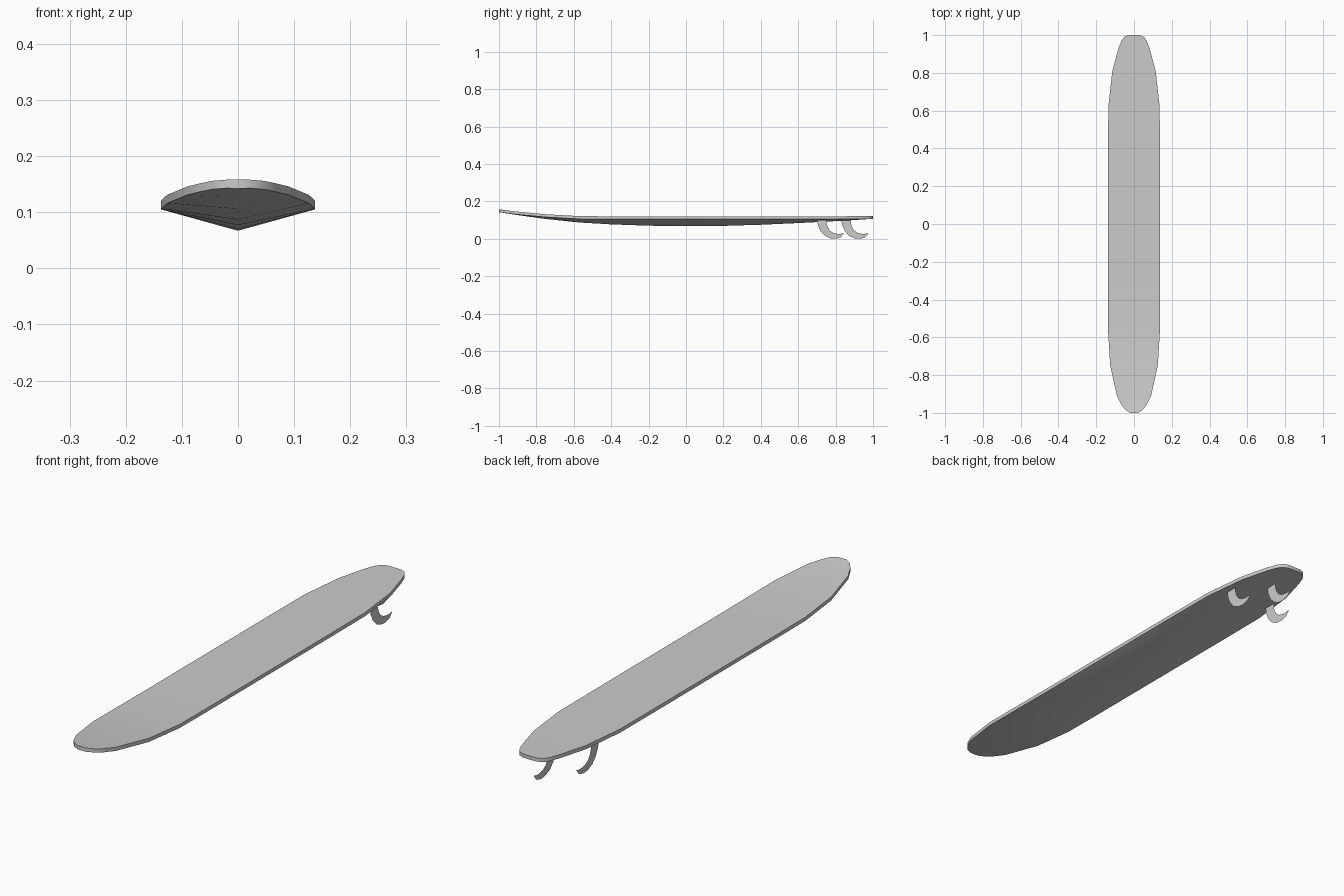
import bpy, bmesh, math

if "Cube" in bpy.data.objects:
    bpy.data.objects.remove(bpy.data.objects["Cube"], do_unlink=True)

grey = bpy.data.materials.new("light_grey")
grey.use_nodes = True
COLOUR = (0.6, 0.6, 0.6, 1)
grey.diffuse_color = COLOUR
grey.node_tree.nodes["Principled BSDF"].inputs["Base Color"].default_value = COLOUR


def finish(bm, name):
    mesh = bpy.data.meshes.new(name)
    bm.to_mesh(mesh)
    bm.free()
    obj = bpy.data.objects.new(name, mesh)
    bpy.context.collection.objects.link(obj)
    mesh.materials.append(grey)
    return obj


# Board stations from nose to tail: y, half width, deck height, keel height
RAIL = 0.015
STATIONS = [
    (-1.0, 0.02, 0.158, 0.142), (-0.985, 0.045, 0.156, 0.14),
    (-0.96, 0.065, 0.152, 0.136), (-0.91, 0.09, 0.146, 0.128),
    (-0.75, 0.126, 0.131, 0.106), (-0.57, 0.137, 0.121, 0.087),
    (-0.4, 0.137, 0.12, 0.077), (-0.2, 0.137, 0.12, 0.07),
    (0, 0.137, 0.12, 0.067), (0.2, 0.137, 0.12, 0.069),
    (0.4, 0.137, 0.12, 0.075), (0.62, 0.136, 0.12, 0.085),
    (0.81, 0.115, 0.12, 0.095), (0.93, 0.082, 0.121, 0.102),
    (0.97, 0.067, 0.121, 0.105), (0.99, 0.053, 0.121, 0.106),
    (1.0, 0.03, 0.121, 0.106),
]
bm = bmesh.new()
rings = []
for y, w, top, keel in STATIONS:
    section = [(-w, top), (w, top), (w, top - RAIL), (0, keel), (-w, top - RAIL)]
    rings.append([bm.verts.new((x, y, z)) for x, z in section])
for a, b in zip(rings, rings[1:]):
    for i in range(5):
        j = (i + 1) % 5
        bm.faces.new((a[i], a[j], b[j], b[i]))
bm.faces.new(rings[0])
bm.faces.new(rings[-1])
bmesh.ops.recalc_face_normals(bm, faces=bm.faces)
board = finish(bm, "board")
bpy.context.view_layer.objects.active = board
board.select_set(True)
bpy.ops.object.shade_smooth_by_angle(angle=math.radians(40))

# Thin curved fins: leading and trailing edge points, paired from root to tip
LEADING = [(0, 0.1), (0.006, 0.07), (0.02, 0.04), (0.042, 0.016),
           (0.07, 0.003), (0.1, 0), (0.128, 0.008), (0.143, 0.026)]
TRAILING = [(0.052, 0.1), (0.052, 0.082), (0.058, 0.062), (0.07, 0.043),
            (0.087, 0.032), (0.106, 0.027), (0.126, 0.026), (0.143, 0.03)]


def fin(name, x, y):
    bm = bmesh.new()
    rows = [[bm.verts.new((x, y + dy, z)) for dy, z in edge]
            for edge in (LEADING, TRAILING)]
    for i in range(len(LEADING) - 1):
        bm.faces.new((rows[0][i], rows[0][i + 1], rows[1][i + 1], rows[1][i]))
    finish(bm, name)


fin("left_fin", 0.1, 0.7)
fin("right_fin", -0.1, 0.7)
fin("center_fin", 0, 0.83)
